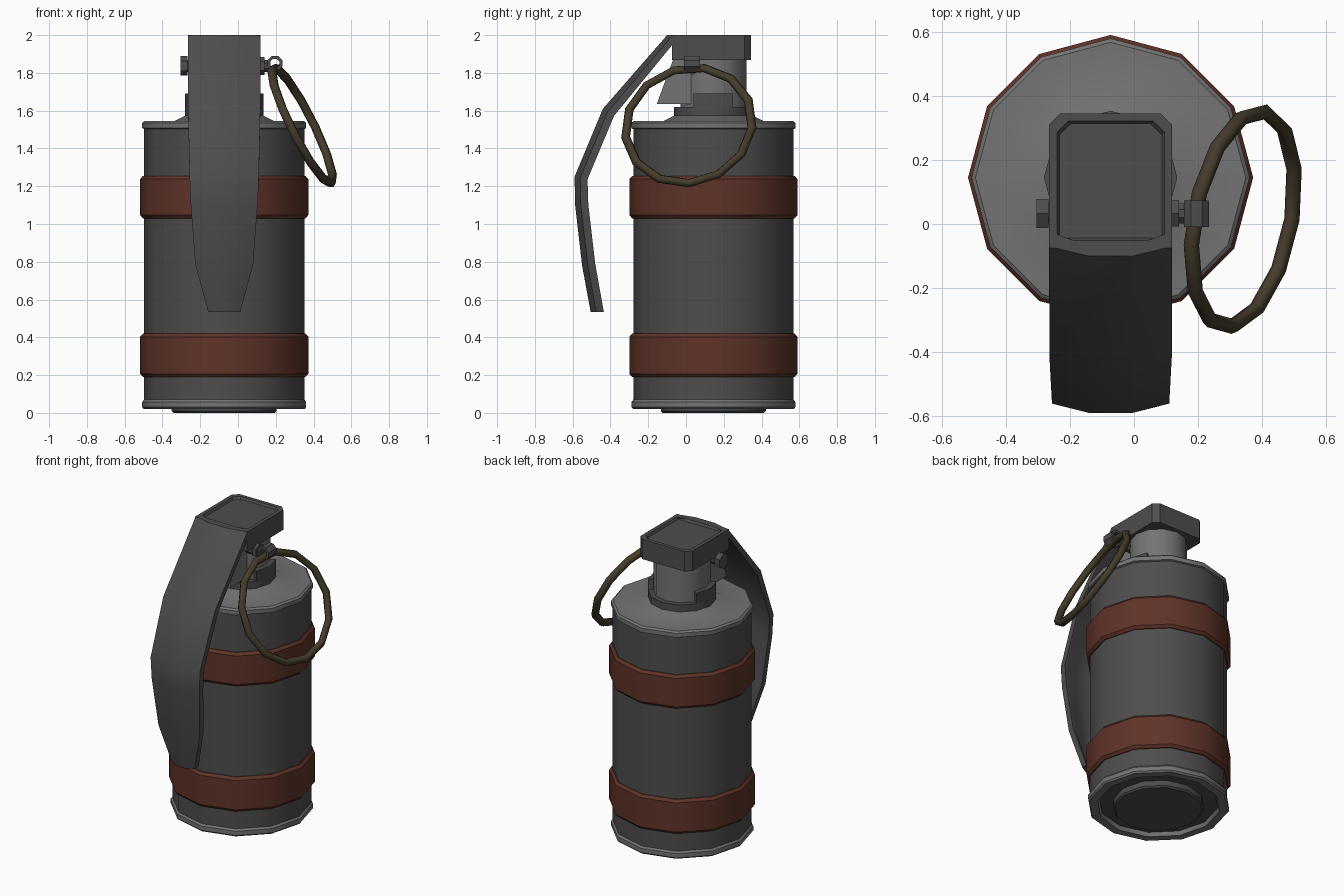
import bpy, bmesh, math
from mathutils import Vector, Matrix

if "Cube" in bpy.data.objects:
    bpy.data.objects.remove(bpy.data.objects["Cube"])

CX, CY = -0.073, 0.145          # axis of the can


def material(name, rgb):
    m = bpy.data.materials.new(name)
    m.diffuse_color = (*rgb, 1)
    m.use_nodes = True
    m.node_tree.nodes["Principled BSDF"].inputs["Base Color"].default_value = m.diffuse_color
    return m


DARK = material("dark grey paint", (0.075, 0.075, 0.075))
STEEL = material("light grey steel", (0.175, 0.175, 0.175))
RUST = material("red brown band", (0.115, 0.033, 0.021))
BRASS = material("dark brass", (0.058, 0.045, 0.024))


def finish(name, bm, mat, angle=35):
    bmesh.ops.recalc_face_normals(bm, faces=bm.faces)
    me = bpy.data.meshes.new(name)
    bm.to_mesh(me)
    bm.free()
    me.materials.append(mat)
    ob = bpy.data.objects.new(name, me)
    bpy.context.collection.objects.link(ob)
    bpy.ops.object.select_all(action='DESELECT')
    ob.select_set(True)
    bpy.context.view_layer.objects.active = ob
    bpy.ops.object.shade_smooth_by_angle(angle=math.radians(angle))
    return ob


def loft(bm, loops, closed=False, caps=True):
    rings = [[bm.verts.new(p) for p in lp] for lp in loops]
    n = len(rings[0])
    for i in range(len(rings) if closed else len(rings) - 1):
        a, b = rings[i], rings[(i + 1) % len(rings)]
        for j in range(n):
            k = (j + 1) % n
            bm.faces.new((a[j], a[k], b[k], b[j]))
    if caps and not closed:
        bm.faces.new(rings[0])
        bm.faces.new(rings[-1])


def lathe(name, profile, mat, closed=False, n=12):
    bm = bmesh.new()
    turn = [2 * math.pi * k / n for k in range(n)]
    loft(bm, [[(CX + r * math.cos(a), CY + r * math.sin(a), z) for a in turn]
              for r, z in profile], closed)
    return finish(name, bm, mat)


def prism(name, pts, place, lo, hi, mat):
    """Extrude a 2D outline; place(u, v, w) maps it into space."""
    bm = bmesh.new()
    loft(bm, [[place(u, v, w) for u, v in pts] for w in (lo, hi)])
    return finish(name, bm, mat)


def ngon(r, n, start=0.0):
    return [(r * math.cos(start + 2 * math.pi * k / n),
             r * math.sin(start + 2 * math.pi * k / n)) for k in range(n)]


# Can: body, rims, lid and recessed base
lathe("can_body", [(0.424, 0.05), (0.424, 1.52)], DARK)
lathe("bottom_rim", [(0.365, 0.045), (0.375, 0.02), (0.425, 0.02), (0.434, 0.03),
                     (0.434, 0.058), (0.424, 0.07), (0.36, 0.07)], STEEL, closed=True)
lathe("base_disc", [(0.268, 0.0), (0.278, 0.01), (0.278, 0.045),
                    (0.37, 0.045), (0.37, 0.06)], DARK)
lathe("top_lid", [(0.42, 1.5), (0.434, 1.507), (0.434, 1.535), (0.422, 1.545),
                  (0.265, 1.545), (0.205, 1.575)], STEEL)

# Two wrapped bands
for label, z0, z1 in (("lower", 0.19, 0.42), ("upper", 1.03, 1.255)):
    lathe(label + "_band", [(0.41, z0), (0.43, z0), (0.445, z0 + 0.017),
                            (0.445, z1 - 0.017), (0.43, z1), (0.41, z1)], RUST, closed=True)

# Neck and its stepped collar
lathe("neck", [(0.175, 1.56), (0.175, 1.88)], STEEL)
lathe("collar", [(0.17, 1.56), (0.208, 1.56), (0.208, 1.62), (0.17, 1.62)], DARK, closed=True)
for label, s in (("left", -1), ("right", 1)):
    arc = [math.radians(a) for a in (-30, 0, 30)]
    pts = [(0.208 * math.cos(a), 0.208 * math.sin(a)) for a in arc]
    pts += [(0.16 * math.cos(a), 0.16 * math.sin(a)) for a in reversed(arc)]
    prism(label + "_collar_step", pts,
          lambda u, v, w, s=s: (CX + s * u, CY + v, w), 1.61, 1.69, DARK)

# Hinge block in front of the neck
prism("hinge_block", [(-0.155, 1.635), (0.04, 1.635), (0.04, 1.92), (-0.05, 1.92)],
      lambda u, v, w: (CX + w, u, v), -0.12, 0.12, STEEL)

# Cap with chamfered back corners and a sunken top panel
bm = bmesh.new()


def cap_loop(inset, z):
    w, y0, y1, c = 0.192 - inset, -0.075 + inset, 0.345 - inset, 0.035
    return [(CX + x, y, z) for x, y in ((-w, y0), (w, y0), (w, y1 - c),
                                        (w - c, y1), (-w + c, y1), (-w, y1 - c))]


loft(bm, [cap_loop(0, 1.867), cap_loop(0, 2.0), cap_loop(0.024, 2.0), cap_loop(0.032, 1.985)])
finish("lever_cap", bm, DARK)

# Safety lever: bowed plate swept down the front (y, z, half width, normal angle)
path = [(-0.10, 2.0, 0.192, 40), (-0.44, 1.61, 0.191, 32), (-0.59, 1.25, 0.183, 11),
        (-0.587, 1.1, 0.177, -3), (-0.55, 0.78, 0.153, -9), (-0.505, 0.535, 0.085, -11)]
bm = bmesh.new()
loops = []
for i, (y, z, w, ang) in enumerate(path):
    a = math.radians(ang)
    section = [(-w, 0.03), (-0.36 * w, 0), (0.36 * w, 0), (w, 0.03),
               (w, 0.07), (0.9 * w, 0.07), (0.34 * w, 0.03), (-0.34 * w, 0.03),
               (-0.9 * w, 0.07), (-w, 0.07)]
    flat_end = i in (0, len(path) - 1)          # ends are cut level
    loops.append([(CX + x, y + d * (1 if flat_end else math.cos(a)),
                   z - (0 if flat_end else d * math.sin(a))) for x, d in section])
loft(bm, loops)
finish("safety_lever", bm, DARK)

# Pin through the hinge: shaft, head, washer and eye
PY, PZ = 0.033, 1.837
for name, r, n, x0, x1 in (("pin_shaft", 0.034, 8, -0.29, 0.165),
                           ("pin_head", 0.052, 6, -0.305, -0.267),
                           ("pin_washer", 0.048, 6, 0.115, 0.14)):
    prism(name, ngon(r, n, math.pi / n),
          lambda u, v, w: (w, PY + u, PZ + v), x0, x1, DARK)
bm = bmesh.new()
outer, inner = ngon(0.043, 8, math.pi / 8), ngon(0.026, 8, math.pi / 8)
loft(bm, [[(0.195 + u, y, 1.85 + v) for u, v in pts] for pts, y in
          ((outer, -0.01), (outer, 0.073), (inner, 0.073), (inner, -0.01))], closed=True)
finish("pin_eye", bm, DARK)

# Pull ring hanging from the eye
centre = Vector((0.34, 0.015, 1.522))
down = Vector((0.447, 0, -0.894)).normalized()
normal = down.cross(Vector((0.165, 0.985, 0.05))).normalized()
side = normal.cross(down)
bm = bmesh.new()
loops = []
for k in range(13):
    a = 2 * math.pi * k / 13
    out = down * math.cos(a) + side * math.sin(a)
    loops.append([centre + out * (0.342 + u) + normal * v for u, v in ngon(0.024, 6)])
loft(bm, loops, closed=True)
finish("pull_ring", bm, BRASS, 65)
